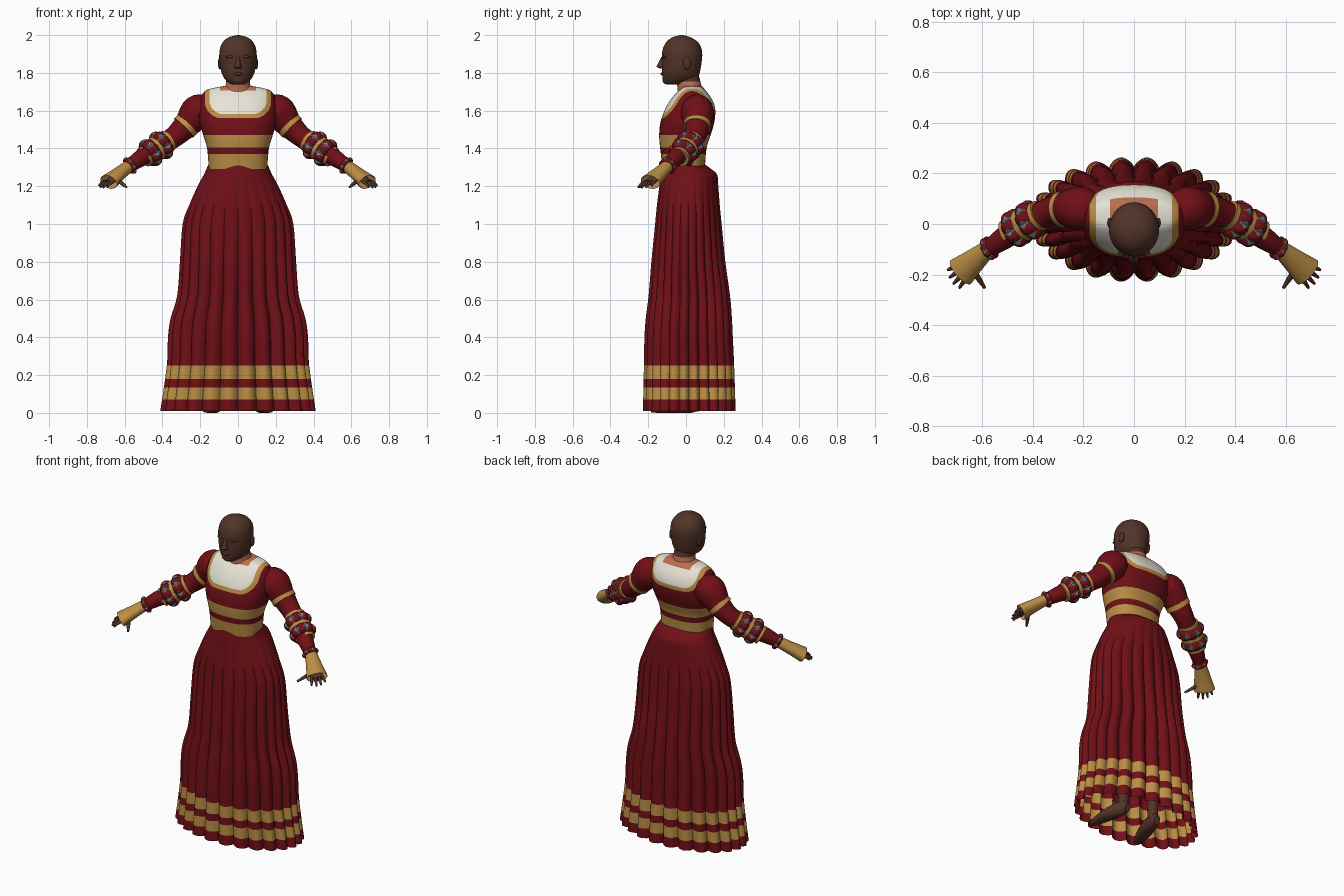
import bpy, bmesh
from math import sin, cos, pi, radians, sqrt
from mathutils import Vector

if "Cube" in bpy.data.objects:
    bpy.data.objects.remove(bpy.data.objects["Cube"])


def material(name, *rgb):
    m = bpy.data.materials.new(name)
    m.use_nodes = True
    m.diffuse_color = (*rgb, 1)
    m.node_tree.nodes["Principled BSDF"].inputs["Base Color"].default_value = (*rgb, 1)
    return m


RED = material("dark red cloth", .16, .005, .008)
GOLD = material("gold trim", .50, .27, .06)
WHITE = material("white linen", .80, .77, .68)
BROWN = material("dark brown skin", .085, .034, .022)
SKIN = material("warm skin", .50, .16, .08)
TEAL = material("grey teal lining", .13, .21, .23)


def smooth_keys(keys, n):
    """Catmull-Rom interpolation between rows of numbers."""
    out, last = [], len(keys) - 1
    for i in range(last):
        a, b, c, d = (keys[max(0, min(last, i + k))] for k in (-1, 0, 1, 2))
        for j in range(n):
            t = j / n
            out.append([q + t * (r - p) / 2 + t * t * (p - 2.5 * q + 2 * r - s / 2)
                        + t ** 3 * (1.5 * (q - r) + (s - p) / 2)
                        for p, q, r, s in zip(a, b, c, d)])
    return out + [list(keys[-1])]


def loft(name, rings, mats, rule=None, caps=True, cuts=(), mirror=False, angle=45):
    """Skin closed rings; cut along planes, then colour each face by the rule."""
    bm = bmesh.new()
    rows = [[bm.verts.new(p) for p in ring] for ring in rings]
    n = len(rows[0])
    for a, b in zip(rows, rows[1:]):
        for i in range(n):
            bm.faces.new((a[i], a[(i + 1) % n], b[(i + 1) % n], b[i]))
    if caps:
        bm.faces.new(rows[0])
        bm.faces.new(rows[-1])
    bmesh.ops.recalc_face_normals(bm, faces=bm.faces)
    for co, no in cuts:
        bmesh.ops.bisect_plane(bm, geom=bm.verts[:] + bm.edges[:] + bm.faces[:],
                               dist=1e-5, plane_co=co, plane_no=no)
    if rule:
        for f in bm.faces:
            f.material_index = rule(f.calc_center_median())
    me = bpy.data.meshes.new(name)
    bm.to_mesh(me)
    bm.free()
    for m in mats:
        me.materials.append(m)
    ob = bpy.data.objects.new(name, me)
    bpy.context.scene.collection.objects.link(ob)
    bpy.ops.object.select_all(action='DESELECT')
    ob.select_set(True)
    bpy.context.view_layer.objects.active = ob
    bpy.ops.object.shade_smooth_by_angle(angle=radians(angle))
    if mirror:
        ob.modifiers.new("mirror", 'MIRROR').use_mirror_merge = False
    return ob


def body_rings(keys, steps, segs, power=2.0, pleat=None):
    """Horizontal rings from rows of height, half width, front y, back y."""
    rings = []
    for z, a, yf, yb in smooth_keys(keys, steps):
        ring = []
        for i in range(segs):
            t = 2 * pi * i / segs
            s, c = sin(t), cos(t)
            d = pleat(z, t) if pleat else 0
            x = a * abs(s) ** (2 / power) * (1 if s > 0 else -1)
            y = (yb - yf) / 2 * abs(c) ** (2 / power) * (-1 if c > 0 else 1)
            ring.append((x * (1 - d * .5), (yf + yb) / 2 + y * (1 - d), z))
        rings.append(ring)
    return rings


def frame(d):
    u = d.cross(Vector((0, 0, 1))).normalized()
    return u, u.cross(d).normalized()


def tube(name, keys, mats, segs=20, steps=4, **kw):
    """Tube along rows of x, y, z, half width, half thickness."""
    rows = smooth_keys(keys, steps)
    pts = [Vector(r[:3]) for r in rows]
    rings = []
    for i, r in enumerate(rows):
        u, v = frame((pts[min(i + 1, len(pts) - 1)] - pts[max(i - 1, 0)]).normalized())
        rings.append([pts[i] + u * r[3] * cos(2 * pi * k / segs) + v * r[4] * sin(2 * pi * k / segs)
                      for k in range(segs)])
    return loft(name, rings, mats, **kw)


def blob(name, centre, size, mat, mirror=False):
    """Small ellipsoid."""
    rings = [[(centre[0] + size[0] * sin(p) * cos(q), centre[1] + size[1] * sin(p) * sin(q),
               centre[2] + size[2] * cos(p)) for q in [2 * pi * k / 16 for k in range(16)]]
             for p in [pi * (j + .05) / 10.1 for j in range(11)]]
    return loft(name, rings, [mat], mirror=mirror, angle=60)


# Skirt with pleats and a striped hem
def pleat(z, t):
    depth = .15 * min(1, max(0, (1.31 - z) / .7))
    return depth * (1 - abs(sin(12 * t)) ** .8)


def hem(c):
    return int(.07 < c.z < .135 or .18 < c.z < .25)


skirt = [(.01, .415, -.23, .265), (.25, .38, -.225, .257), (.4, .374, -.222, .25),
         (.5, .36, -.215, .245), (.62, .325, -.20, .235), (.8, .31, -.185, .21),
         (1, .295, -.165, .19), (1.1, .26, -.155, .18), (1.2, .215, -.142, .172),
         (1.26, .182, -.135, .166), (1.29, .168, -.13, .135), (1.315, .156, -.126, .1)]
loft("skirt", body_rings(skirt, 4, 240, pleat=pleat), [RED, GOLD], hem, caps=False,
     cuts=[((0, 0, z), (0, 0, 1)) for z in (.07, .135, .18, .25)])


# Bodice with waist bands and a rounded square neckline over a linen chemise
def neck_planes(width, bottom, r):
    for k in range(9):
        th = -pi * k / 8
        n = Vector((cos(th), 0, sin(th)))
        yield Vector((0, 0, bottom + r)) + n * ((width - r) * abs(cos(th)) + r), n


NECK = {(side, edge): list(neck_planes(w, low + (.025 if side else 0), r))
        for side in (0, 1) for edge, w, low, r in ((0, .175, 1.56, .09), (1, .15, 1.583, .07))}


def bodice_rule(c):
    if c.z > 1.706 and abs(c.x) < .095:
        return 3
    side = int(c.y > .03)
    outer, inner = (all((c - p).dot(n) < 0 for p, n in NECK[side, e]) for e in (0, 1))
    if inner:
        return 2
    return int(outer or c.z < 1.37 or 1.405 < c.z < 1.47)


bodice = [(1.29, .155, -.125, .10), (1.37, .16, -.133, .105), (1.42, .168, -.139, .113),
          (1.47, .184, -.142, .13), (1.53, .2, -.137, .148), (1.58, .205, -.122, .155),
          (1.62, .205, -.105, .153), (1.66, .2, -.08, .138), (1.69, .187, -.055, .118),
          (1.71, .165, -.035, .102), (1.722, .12, -.025, .092), (1.73, .075, -.02, .085)]
cuts = [((0, 0, z), (0, 0, 1)) for z in (1.37, 1.405, 1.47, 1.706)]
cuts += [((x, 0, 0), (1, 0, 0)) for x in (-.095, .095)]
cuts += [plane for planes in NECK.values() for plane in planes]
loft("bodice", body_rings(bodice, 4, 80, 2.4), [RED, GOLD, WHITE, SKIN], bodice_rule, cuts=cuts)

# Neck and head
neck = [(1.69, .085, -.045, .095), (1.72, .07, -.045, .085), (1.75, .063, -.05, .077),
        (1.8, .06, -.06, .065)]
loft("neck", body_rings(neck, 3, 32), [SKIN, BROWN], lambda c: int(c.z > 1.755),
     cuts=[((0, 0, 1.755), (0, 0, 1))])
head = [(1.738, .03, -.10, -.02), (1.745, .045, -.117, .02), (1.765, .068, -.123, .055),
        (1.79, .083, -.126, .07), (1.82, .092, -.127, .077), (1.86, .098, -.126, .083),
        (1.9, .099, -.128, .086), (1.94, .092, -.118, .078), (1.97, .074, -.098, .055),
        (1.99, .045, -.068, .02), (2, .006, -.03, -.015)]
loft("head", body_rings(head, 4, 40), [BROWN])
loft("nose", body_rings([(1.822, .012, -.135, -.11), (1.832, .02, -.155, -.11),
                         (1.845, .014, -.151, -.11), (1.885, .009, -.131, -.11)], 3, 16), [BROWN])
blob("lips", (0, -.122, 1.795), (.026, .013, .009), BROWN)
blob("chin", (0, -.11, 1.76), (.03, .015, .014), BROWN)
blob("ears", (.097, .005, 1.85), (.009, .02, .032), BROWN, True)
blob("brows", (.036, -.113, 1.885), (.028, .013, .008), BROWN, True)

# Sleeves with gold bands
tube("sleeves", [(.17, .05, 1.60, .075, .08), (.215, .06, 1.59, .088, .092),
                 (.275, .06, 1.52, .068, .069), (.34, .045, 1.46, .056, .056),
                 (.43, 0, 1.40, .052, .052), (.52, -.06, 1.345, .044, .044),
                 (.585, -.105, 1.30, .032, .032)], [RED], 28, 5, mirror=True)


def band(name, centre, direction, r, half):
    c, d = Vector(centre), Vector(direction).normalized() * half
    tube(name, [(*(c - d), r, r), (*(c + d), r, r)], [GOLD], 28, 1, mirror=True)


band("upper_sleeve_bands", (.277, .059, 1.518), (.6, -.1, -.6), .072, .014)
ARM = Vector((.09, -.05, -.062)).normalized()
PUFF = Vector((.435, 0, 1.397))
for label, offset, r in (("upper", -.075, .06), ("middle", 0, .066), ("lower", .075, .055)):
    band(label + "_puff_bands", PUFF + ARM * offset, ARM, r, .012)


# Slashed puffs and wrist ruffles
def puff(name, centre, r, half, lobes):
    u, v = frame(ARM)
    segs, rows = lobes * 12, 12
    rings = []
    for j in range(rows + 1):
        s = 2 * j / rows - 1
        ring = []
        for k in range(segs):
            t = 2 * pi * k / segs
            rr = r * (.6 + .4 * sqrt(1 - s * s) * (.6 + .4 * abs(sin(lobes * t / 2))))
            ring.append(centre + ARM * half * s + (u * cos(t) + v * sin(t)) * rr)
        rings.append(ring)
    ob = loft(name, rings, [RED, TEAL], mirror=True)
    # Diamond slash in each fold
    for i, f in enumerate(ob.data.polygons[:rows * segs]):
        p = Vector(f.center) - centre
        s = abs(p.dot(ARM)) / half
        fold = (i % segs + .5) / 12 % 1
        f.material_index = int(min(fold, 1 - fold) / .26 + s / .75 < 1)


puff("upper_puffs", PUFF - ARM * .038, .083, .034, 8)
puff("lower_puffs", PUFF + ARM * .038, .080, .034, 8)
puff("wrist_ruffles", Vector((.572, -.096, 1.309)), .05, .016, 8)

# Flared cuffs, hands, fingers and thumbs
tube("glove_cuffs", [(.58, -.1, 1.305, .035, .032), (.635, -.147, 1.262, .048, .036),
                     (.685, -.19, 1.222, .062, .042)], [GOLD], 28, 4, caps=False, mirror=True)
tube("hands", [(.59, -.11, 1.296, .025, .022), (.65, -.16, 1.25, .036, .02),
               (.69, -.196, 1.218, .036, .014)], [BROWN], 16, 3, mirror=True)
HAND = Vector((.145, -.13, -.115)).normalized()
SIDE, UP = frame(HAND)
for i, (label, reach) in enumerate((("little", .045), ("ring", .062), ("middle", .068), ("index", .06))):
    start = Vector((.68, -.187, 1.226)) + SIDE * (i - 1.5) * .02
    tip = start + HAND * reach + SIDE * (i - 1.5) * .008
    mid = (start + tip) / 2 + UP * .004
    tube(label + "_fingers", [(*start, .01, .01), (*mid, .009, .009), (*tip, .005, .005)],
         [BROWN], 10, 3, mirror=True)
tube("thumbs", [(.645, -.175, 1.24, .014, .012), (.615, -.215, 1.215, .011, .01),
                (.59, -.253, 1.195, .006, .006)], [BROWN], 10, 3, mirror=True)

# Shoes and lower legs under the skirt
tube("shoes", [(.11, .075, .03, .02, .025), (.115, .03, .045, .034, .045),
               (.14, -.06, .034, .044, .034), (.162, -.15, .018, .03, .018),
               (.168, -.185, .01, .01, .008)], [BROWN], 20, 4, mirror=True)
loft("legs", [[(.11 + r * cos(t), .035 + r * sin(t), z) for t in [2 * pi * k / 16 for k in range(16)]]
              for z, r in ((.05, .03), (.15, .032), (.35, .052), (.5, .048), (.75, .06))],
     [BROWN], mirror=True)
